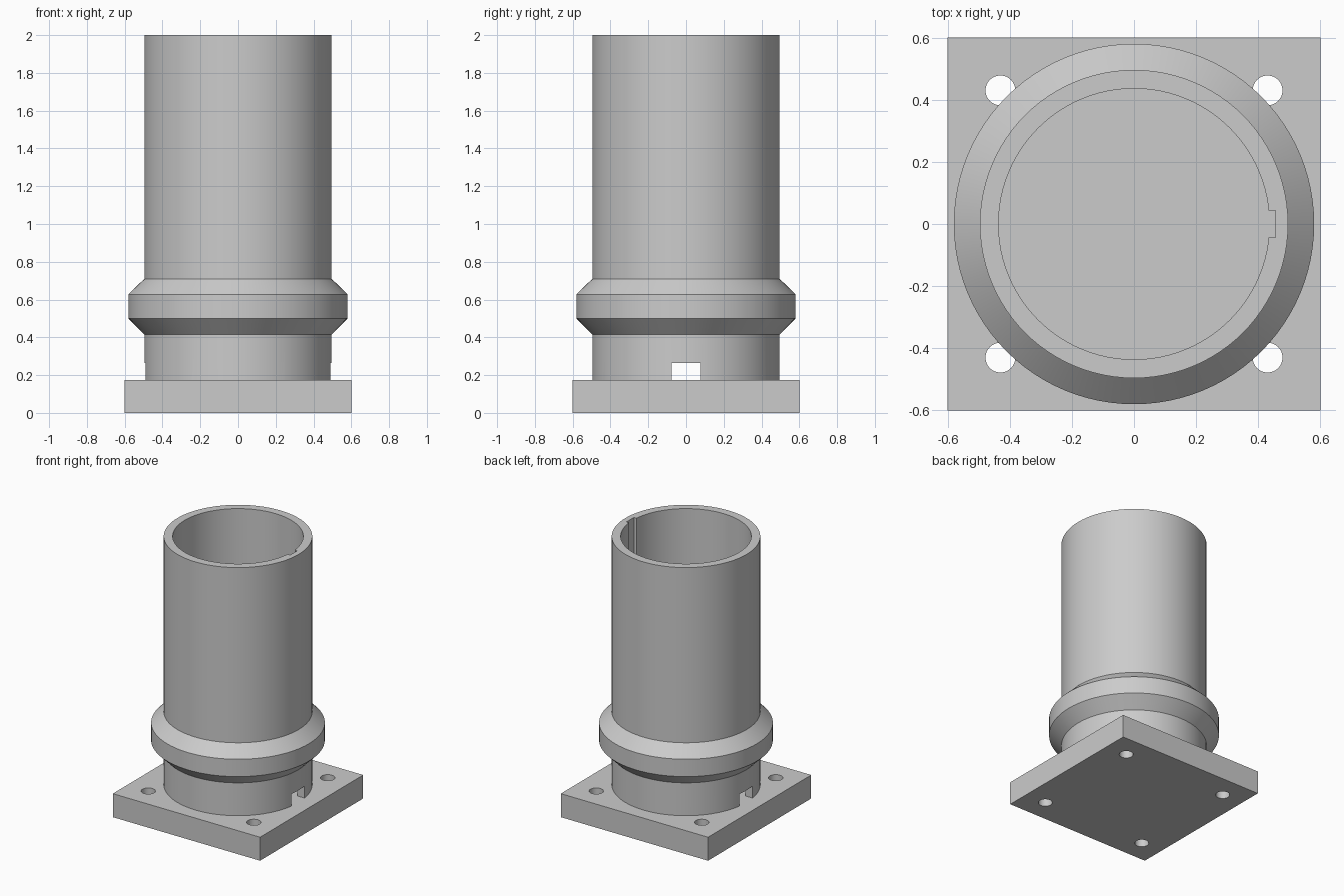
import bpy
import bmesh
import math
from mathutils import Matrix, Vector

cube = bpy.data.objects.get("Cube")
if cube:
    bpy.data.objects.remove(cube, do_unlink=True)

grey = bpy.data.materials.new("plain grey")
grey.use_nodes = True
colour = (0.6, 0.6, 0.6, 1)
grey.diffuse_color = colour
grey.node_tree.nodes["Principled BSDF"].inputs["Base Color"].default_value = colour

BASE_TOP = 0.173
OUTER, INNER, COLLAR = 0.496, 0.436, 0.58


def add_object(name, bm):
    bmesh.ops.recalc_face_normals(bm, faces=bm.faces)
    mesh = bpy.data.meshes.new(name)
    bm.to_mesh(mesh)
    bm.free()
    mesh.materials.append(grey)
    obj = bpy.data.objects.new(name, mesh)
    bpy.context.collection.objects.link(obj)
    return obj


def box(name, low, high):
    low, high = Vector(low), Vector(high)
    bm = bmesh.new()
    bmesh.ops.create_cube(bm, size=1, matrix=Matrix.Translation((low + high) / 2)
                          @ Matrix.Diagonal((*(high - low), 1)))
    return add_object(name, bm)


def cylinder(name, x, y, radius):
    bm = bmesh.new()
    bmesh.ops.create_cone(bm, cap_ends=True, segments=32, radius1=radius,
                          radius2=radius, depth=1, matrix=Matrix.Translation((x, y, 0)))
    return add_object(name, bm)


def lathe(name, profile, segments=96):
    bm = bmesh.new()
    rings = []
    for i in range(segments):
        a = math.tau * i / segments
        rings.append([bm.verts.new((r * math.cos(a), r * math.sin(a), z))
                      for r, z in profile])
    n = len(profile)
    for i in range(segments):
        here, after = rings[i], rings[(i + 1) % segments]
        for j in range(n):
            k = (j + 1) % n
            bm.faces.new((here[j], after[j], after[k], here[k]))
    return add_object(name, bm)


def combine(target, tool, operation):
    tool.hide_render = True
    mod = target.modifiers.new(operation.lower(), 'BOOLEAN')
    mod.operation = operation
    mod.solver = 'EXACT'
    mod.object = tool
    bpy.context.view_layer.objects.active = target
    bpy.ops.object.modifier_apply(modifier=mod.name)
    bpy.data.objects.remove(tool, do_unlink=True)


# Hollow tube with a bevelled collar; its foot sinks into the base
tube = lathe("tube", [(INNER, 0.12), (OUTER, 0.12), (OUTER, 0.415), (COLLAR, 0.5),
                      (COLLAR, 0.628), (OUTER, 0.71), (OUTER, 2), (INNER, 2)])

# Opposite windows at the foot and a keyway along the inner wall
combine(tube, box("window_cutter", (-1, -0.077, 0.1), (1, 0.077, 0.263)), 'DIFFERENCE')
combine(tube, box("keyway_cutter", (0.3, -0.043, 0.05), (0.455, 0.043, 2.1)), 'DIFFERENCE')

# Square mounting base with four bolt holes
base = box("flanged_tube", (-0.6, -0.6, 0), (0.6, 0.6, BASE_TOP))
for sx in (-1, 1):
    for sy in (-1, 1):
        combine(base, cylinder("bolt_hole_cutter", sx * 0.43, sy * 0.43, 0.048), 'DIFFERENCE')

# Join into one body and smooth the round walls
combine(base, tube, 'UNION')
bpy.ops.object.select_all(action='DESELECT')
base.select_set(True)
bpy.context.view_layer.objects.active = base
bpy.ops.object.shade_smooth_by_angle(angle=math.radians(30))
